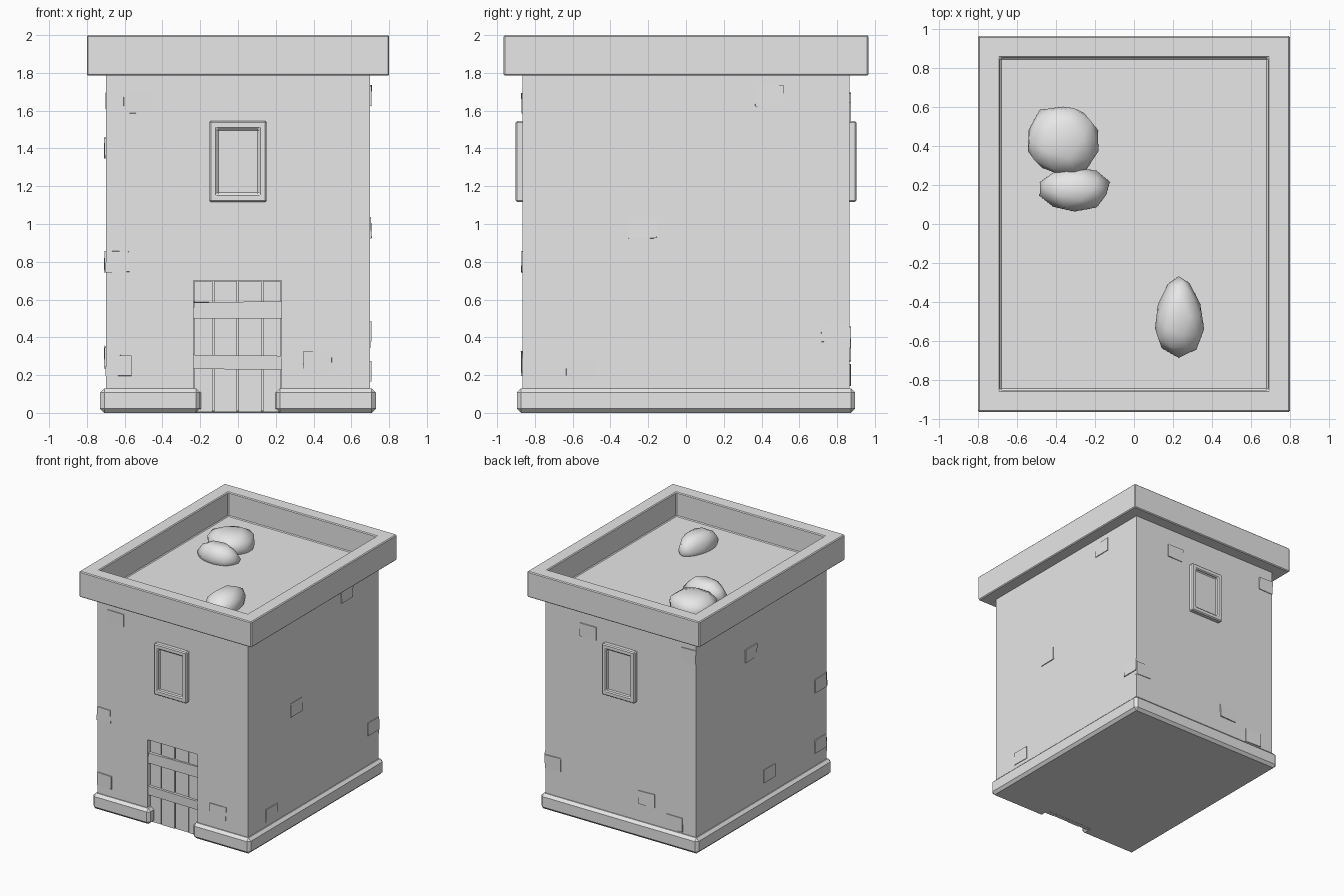
import bpy, bmesh, random
from mathutils import Vector, Matrix

random.seed(4)
if "Cube" in bpy.data.objects:
    bpy.data.objects.remove(bpy.data.objects["Cube"])

STONE = bpy.data.materials.new("pale_grey")
STONE.use_nodes = True
STONE.diffuse_color = (0.8, 0.8, 0.8, 1)
STONE.node_tree.nodes["Principled BSDF"].inputs["Base Color"].default_value = (0.8, 0.8, 0.8, 1)


def finish(bm, name):
    bmesh.ops.recalc_face_normals(bm, faces=bm.faces)
    mesh = bpy.data.meshes.new(name)
    bm.to_mesh(mesh)
    bm.free()
    mesh.materials.append(STONE)
    obj = bpy.data.objects.new(name, mesh)
    bpy.context.collection.objects.link(obj)
    return obj


def box(name, low, high, recess=None, bevel=0, cutter=None, jitter=0):
    """Box between two corners; recess = (outward direction, rim width, depth)."""
    low, high = Vector(low), Vector(high)
    bm = bmesh.new()
    bmesh.ops.create_cube(bm, size=1)
    for v in bm.verts:
        v.co = Vector(a * b for a, b in zip(v.co, high - low)) + (low + high) / 2
        v.co += Vector(random.uniform(-jitter, jitter) for _ in range(3))
    if recess:
        way, rim, depth = Vector(recess[0]), recess[1], recess[2]
        bm.normal_update()
        face = max(bm.faces, key=lambda f: f.normal.dot(way))
        bmesh.ops.inset_region(bm, faces=[face], thickness=rim)
        bmesh.ops.inset_region(bm, faces=[face], thickness=0)
        bmesh.ops.translate(bm, verts=face.verts, vec=-way * depth)
    obj = finish(bm, name)
    if cutter:
        cut = obj.modifiers.new("cut", 'BOOLEAN')
        cut.object, cut.operation, cut.solver = cutter, 'DIFFERENCE', 'EXACT'
    if bevel:
        mod = obj.modifiers.new("bevel", 'BEVEL')
        mod.width, mod.segments = bevel, 1
    return obj


# Cutters for the doorway and the gap in the plinth
door_cutter = box("door_cutter", (-.235, -1, -.1), (.23, -.815, .7))
plinth_cutter = box("plinth_cutter", (-.2, -1, -.1), (.2, -.815, .3))
for cutter in (door_cutter, plinth_cutter):
    cutter.hide_render = True
    cutter.hide_set(True)

# Tower walls, plinth and hollow roof parapet
HX, HY = .7, .865
box("walls", (-HX, -HY, .01), (HX, HY, 1.795), cutter=door_cutter)
box("plinth", (-.73, -.895, 0), (.73, .895, .13), bevel=.022, cutter=plinth_cutter)
box("roof_parapet", (-.8, -.965, 1.785), (.8, .965, 2),
    recess=((0, 0, 1), .16, .2), bevel=.007)

# Door planks with uneven gaps, and two cross bars
edges = (-.235, -.13, -.002, .128, .23)
for i, (a, b) in enumerate(zip(edges, edges[1:])):
    box(f"door_plank_{i + 1}", (a + .004, -.832 - .004 * (i % 2), .004),
        (b - .004, -.8, .698))
for name, low, high in (("lower_door_bar", .23, .305), ("upper_door_bar", .5, .588)):
    box(name, (-.235, -.855, low), (.23, -.82, high), jitter=.004)

# Windows on the front and the back
for name, side in (("front_window", -1), ("back_window", 1)):
    y = sorted((side * (HY - .01), side * .903))
    box(name, (-.152, y[0], 1.117), (.152, y[1], 1.545),
        recess=((0, side, 0), .058, .022), bevel=.008)

# Thin bricks standing slightly proud of the walls: (position along wall, height)
PROUD = .007
bricks = {
    "front": [(-.53, 1.64), (-.65, .8), (-.64, .25), (.42, .27)],
    "back": [(.3, 1.59), (-.64, 1.64), (.63, .4), (-.24, .33), (-.5, .2)],
    "left": [(.44, 1.68), (-.23, .98), (-.56, .22), (.79, .43)],
    "right": [(.14, 1.4), (-.78, .8), (-.78, .29), (-.1, .3)],
}
for wall, spots in bricks.items():
    side = 1 if wall in ("back", "left") else -1
    for i, (u, z) in enumerate(spots):
        along_x = wall in ("front", "back")
        limit, depth = (HX, HY) if along_x else (HY, HX)
        a, b = max(u - .075, -limit), min(u + .075, limit)
        d = sorted((side * (depth - .02), side * (depth + PROUD)))
        low = (a, d[0], z - .055) if along_x else (d[0], a, z - .055)
        high = (b, d[1], z + .055) if along_x else (d[1], b, z + .055)
        box(f"{wall}_brick_{i + 1}", low, high, jitter=.003)


# Rounded stones lying on the roof
def stone(name, centre, radii, taper=0):
    bm = bmesh.new()
    bmesh.ops.create_icosphere(bm, subdivisions=2, radius=1)
    for v in bm.verts:
        v.co *= random.uniform(.93, 1.07)
        v.co.x *= 1 - taper * v.co.y
        v.co.z = max(-.6, min(v.co.z, .85))
    bmesh.ops.transform(bm, verts=bm.verts,
                        matrix=Matrix.Translation(centre) @ Matrix.Diagonal((*radii, 1)))
    obj = finish(bm, name)
    for p in obj.data.polygons:
        p.use_smooth = True


stone("large_stone", (-.365, .43, 1.83), (.195, .185, .115))
stone("small_stone", (-.305, .18, 1.83), (.18, .11, .11))
stone("front_stone", (.23, -.475, 1.83), (.12, .2, .12), taper=.3)
